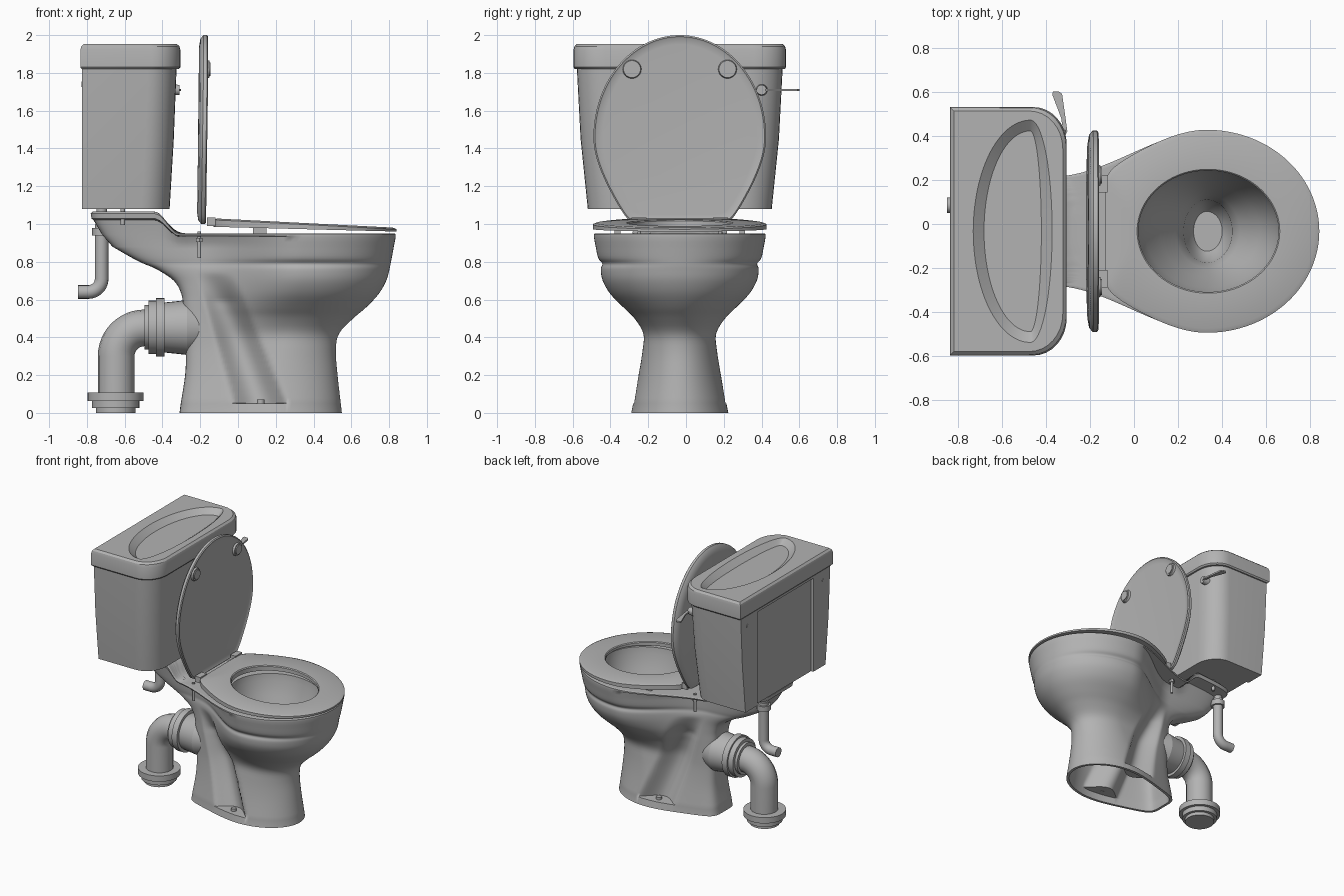
import bpy, bmesh, math
from mathutils import Matrix

cube = bpy.data.objects.get("Cube")
if cube:
    bpy.data.objects.remove(cube)

YC = -0.033      # centre plane of the fixture
N = 192          # points round each lofted outline

ceramic = bpy.data.materials.new("grey ceramic")
ceramic.use_nodes = True
GREY = (0.45, 0.45, 0.45, 1)
ceramic.diffuse_color = GREY
ceramic.node_tree.nodes["Principled BSDF"].inputs["Base Color"].default_value = GREY


def smooth(t):
    t = min(1, max(0, t))
    return t * t * (3 - 2 * t)


def activate(ob):
    bpy.ops.object.select_all(action='DESELECT')
    ob.select_set(True)
    bpy.context.view_layer.objects.active = ob


def finish(name, bm, angle=35):
    bmesh.ops.recalc_face_normals(bm, faces=bm.faces[:])
    me = bpy.data.meshes.new(name)
    bm.to_mesh(me)
    bm.free()
    me.materials.append(ceramic)
    ob = bpy.data.objects.new(name, me)
    bpy.context.collection.objects.link(ob)
    activate(ob)
    bpy.ops.object.shade_smooth_by_angle(angle=math.radians(angle))
    return ob


def loft(name, rings, start=True, loop=False, angle=35):
    """Skin a list of equal-length point rings."""
    bm = bmesh.new()
    rows = [[bm.verts.new(p) for p in r] for r in rings]
    pairs = list(zip(rows, rows[1:])) + ([(rows[-1], rows[0])] if loop else [])
    for a, b in pairs:
        for i in range(len(a)):
            j = (i + 1) % len(a)
            bm.faces.new((a[i], a[j], b[j], b[i]))
    if start and not loop:
        bm.faces.new(rows[0])
    if not loop:
        bm.faces.new(rows[-1])
    return finish(name, bm, angle)


def outline(xb, xf, xw, hw, hwb=None, neck=-0.25, e=0.4):
    """Egg outline: back, front, widest place, half width, half width of the neck."""
    pts = []
    for i in range(N):
        t = 2 * math.pi * (i + 0.5) / N
        c, s = math.cos(t), math.sin(t)
        x = xw + c * ((xf - xw) if c > 0 else (xw - xb))
        y = hw * s
        if c < 0 and hwb:
            w = hwb + (hw - hwb) * smooth((x - neck) / (xw - neck))
            y = math.copysign(w * abs(s) ** e, s)
        pts.append((x, y))
    return pts


def place(pts, z):
    return [(x, y + YC, z(x) if callable(z) else z) for x, y in pts]


def cylinder(name, centre, r, length, axis='Z', r2=None, sides=32):
    bm = bmesh.new()
    bmesh.ops.create_cone(bm, cap_ends=True, segments=sides, radius1=r,
                          radius2=r if r2 is None else r2, depth=length)
    turn = Matrix.Rotation(math.pi / 2, 4, 'Y') if axis == 'X' else Matrix()
    bmesh.ops.transform(bm, matrix=Matrix.Translation(centre) @ turn, verts=bm.verts[:])
    return finish(name, bm)


def box(name, lo, hi):
    bm = bmesh.new()
    bmesh.ops.create_cube(bm, size=1)
    for v in bm.verts:
        v.co = [(a + b) / 2 + c * (b - a) for a, b, c in zip(lo, hi, v.co)]
    return finish(name, bm)


def tube(name, pts, r):
    cu = bpy.data.curves.new(name, 'CURVE')
    cu.dimensions = '3D'
    cu.bevel_depth, cu.bevel_resolution, cu.use_fill_caps = r, 6, True
    sp = cu.splines.new('POLY')
    sp.points.add(len(pts) - 1)
    for p, q in zip(sp.points, pts):
        p.co = (*q, 1)
    cu.materials.append(ceramic)
    ob = bpy.data.objects.new(name, cu)
    bpy.context.collection.objects.link(ob)
    activate(ob)
    bpy.ops.object.convert(target='MESH')
    bpy.ops.object.shade_smooth_by_angle(angle=math.radians(40))


def arc(cx, cz, r, a0, a1, y, n=12):
    angles = [math.radians(a0 + (a1 - a0) * i / n) for i in range(n + 1)]
    return [(cx + r * math.cos(a), y, cz + r * math.sin(a)) for a in angles]


def cut(ob, cutter):
    mod = ob.modifiers.new("cut", 'BOOLEAN')
    mod.operation, mod.solver, mod.object = 'DIFFERENCE', 'EXACT', cutter
    activate(ob)
    bpy.ops.object.modifier_apply(modifier=mod.name)
    bpy.data.objects.remove(cutter)
    bpy.ops.object.shade_smooth_by_angle(angle=math.radians(25))


# Bowl and pedestal: one skin, from inside the hollow foot, up and down into the bowl
def deck(x):
    return 0.95 + 0.115 * smooth((-0.31 - x) / 0.13)


def pedestal_ring(row, inset=0):
    z, xb, xf, xw, hw, hwb = row
    pts = outline(xb + inset, xf - inset, xw, hw - inset, hwb - inset)
    if 0.05 < z < 0.74:      # slanting recess above the floor bolt
        k = (z - 0.05) / 0.67
        mid, half = 0.12 - 0.24 * k, 0.15 - 0.05 * k
        deep = (0.11 - 0.05 * k) * min(1, (0.74 - z) / 0.15)
        pts = [(x, y - math.copysign(deep * max(0, 1 - ((x - mid) / half) ** 2) ** 1.5, y)
                if abs(y) > deep else y) for x, y in pts]
    return place(pts, z)


def spline(rows, steps=4):
    """Smooth in-between rows through the given ones."""
    out = []
    for i in range(len(rows) - 1):
        four = [rows[max(0, min(len(rows) - 1, i + k))] for k in (-1, 0, 1, 2)]
        for t in (j / steps for j in range(steps)):
            out.append([b + t / 2 * (c - a + t * (2 * a - 5 * b + 4 * c - d
                        + t * (3 * (b - c) + d - a))) for a, b, c, d in zip(*four)])
    return out + [rows[-1]]


FOOT = [(0, -.31, .55, .2, .257, .2), (.05, -.303, .544, .2, .247, .195)]
BODY = spline([  # height, back, front, widest, half width, neck half width
    (.052, -.303, .544, .2, .247, .195), (.2, -.28, .527, .2, .218, .175),
    (.33, -.275, .518, .23, .197, .165), (.42, -.278, .535, .26, .193, .165),
    (.5, -.285, .61, .29, .24, .165), (.56, -.29, .68, .3, .3, .165),
    (.63, -.3, .745, .32, .368, .165), (.7, -.34, .785, .33, .408, .16),
    (.76, -.43, .802, .33, .418, .15), (.79, -.5, .808, .33, .41, .14),
    (.82, -.56, .814, .33, .432, .14), (.88, -.665, .825, .33, .445, .14)])
rings = [pedestal_ring(r, 0.02) for r in reversed(FOOT + BODY[:17])]
rings += [pedestal_ring(r) for r in FOOT + BODY]

# Rim band and thin shelf, following the raised deck under the tank
for f, xb, hw, wide, neck, e in (
        (.35, -.72, .45, .145, -.25, .4), (.76, -.765, .455, .16, -.25, .4),
        (.8, -.775, .455, .255, -.35, .2), (.95, -.78, .455, .26, -.35, .2),
        (1, -.77, .447, .252, -.35, .2)):
    rim = outline(xb, 0.38 + hw, 0.33, hw, wide, neck, e)
    rings.append(place(rim, lambda x: 0.88 + f * (deck(x) - 0.88)))
mouth = outline(0.01, 0.675, 0.33, 0.29)
for i in range(1, 17):
    k = i / 16
    mix = [(a + (c - a) * k, b + (d - b) * k) for (a, b), (c, d) in zip(rim, mouth)]
    rings.append(place(mix, deck))
for z, xb, xf, hw in ((.9, .015, .67, .285), (.8, .05, .64, .255), (.66, .12, .57, .21),
                      (.55, .19, .48, .165), (.49, .225, .445, .143), (.4, .24, .435, .13),
                      (.35, .27, .4, .09)):
    rings.append(place(outline(xb, xf, 0.33, hw), z))
loft("bowl_and_pedestal", rings, start=False, angle=50)

# Seat ring, thicker at the hinge end
def seat_top(x):
    return 1.03 - 0.05 * (x + 0.13) / 0.97


def seat_low(x):
    return 0.985 - 0.025 * (x + 0.13) / 0.97


def seat_edge(d):
    return outline(-0.13 + d, 0.84 - d, 0.33, 0.46 - d, 0.27 - d, neck=-0.35, e=0.15)


hole = outline(0.02, 0.655, 0.335, 0.275)
hole_wide = outline(0.014, 0.661, 0.335, 0.281)
loft("seat", [place(hole, seat_low), place(hole, lambda x: seat_top(x) - 0.006),
              place(hole_wide, seat_top), place(seat_edge(0.02), seat_top),
              place(seat_edge(0), lambda x: seat_top(x) - 0.008),
              place(seat_edge(0), seat_low)], loop=True)

# Raised cover, standing upright behind the seat
def cover_ring(d, x):
    pts = outline(1 + d, 2 - d, 1.46, 0.457 - d, 0.26 - d, neck=0.8, e=0.12)
    return [(x + 0.015 * (z - 1.5) - 0.012 * max(0, z - 1.7), y + YC, z) for z, y in pts]


loft("seat_cover", [cover_ring(d, x) for d, x in (
    (0.06, -0.21), (0.02, -0.203), (0, -0.187), (0, -0.168), (0.008, -0.162),
    (0.016, -0.167), (0.05, -0.17))])
for s in (-1, 1):
    y = YC + s * 0.253
    cylinder("cover_buffer", (-0.16, y, 1.82), 0.05, 0.016, 'X', 0.045)
    cylinder("buffer_tip", (-0.153, y, 1.82), 0.036, 0.016, 'X')
    y = YC + s * 0.215
    box("hinge_block", (-0.165, y - 0.04, 0.99), (-0.12, y + 0.04, 1.035))
    cylinder("hinge_bolt", (-0.205, y, 0.89), 0.01, 0.14, sides=12)
    cylinder("hinge_nut", (-0.205, y, 0.915), 0.02, 0.02, sides=6)
    cylinder("floor_bolt", (0.12, YC + s * 0.19, 0.06), 0.02, 0.02, sides=12)
    cylinder("tank_bolt", (-0.61, YC + s * 0.2, 1.045), 0.012, 0.1, sides=12)
    box("seat_pad", (0.08, YC + s * 0.33 - 0.015, 0.949), (0.15, YC + s * 0.33 + 0.015, 0.982))

# Tank and its lid: square at the back, rounded at the front
def tank_ring(xb, xf, hw, z):
    side = [(xb, hw)]
    for i in range(9):
        a = math.pi / 2 * (1 - i / 8)
        side.append((xf - 0.15 * (1 - math.cos(a)), hw - 0.17 * (1 - math.sin(a))))
    return place(side + [(x, -y) for x, y in reversed(side)], z)


tank = loft("tank", [tank_ring(-0.825, -0.362, 0.487, 1.08),
                     tank_ring(-0.825, -0.34, 0.525, 1.45),
                     tank_ring(-0.825, -0.325, 0.545, 1.83)])
cut(tank, box("panel_cutter", (-0.9, YC - 0.34, 1), (-0.805, YC + 0.34, 1.8)))
lid = loft("tank_lid", [tank_ring(-0.835 + d, -0.305 - d, 0.563 - d, z) for d, z in (
    (0.008, 1.82), (0, 1.83), (0, 1.92), (0.005, 1.94), (0.018, 1.953))])
cut(lid, loft("dish_cutter", [place(outline(-0.73 + d, -0.37 - d, -0.47, 0.505 - d), z)
                              for d, z in ((-0.04, 1.985), (0.05, 1.915))]))
for s in (-1, 1):
    cylinder("tank_fixing", (-0.825, YC + s * 0.46, 1.74), 0.014, 0.008, 'X', sides=12)

# Flush lever
cylinder("lever_pivot", (-0.335, 0.4, 1.71), 0.032, 0.05, 'X', 0.026)
lever = [(-.318, .39), (-.302, .42), (-.326, .59), (-.34, .6), (-.368, .6), (-.37, .585), (-.33, .48)]
loft("lever", [[(x, y, z) for x, y in lever] for z in (1.703, 1.715)])

# Waste outlet: spigot, rubber collar, bend and floor collar
cylinder("outlet_spigot", (-0.34, YC, 0.452), 0.13, 0.14, 'X', 0.145)
cylinder("spigot_root", (-0.17, YC, 0.452), 0.145, 0.2, 'X', 0.09)
for x, r, w in ((-.412, .155, .045), (-.45, .142, .05), (-.48, .118, .03)):
    cylinder("outlet_collar", (x, YC, 0.453), r, w, 'X')
tube("waste_bend", [(-0.4, YC, 0.45)] + arc(-0.495, 0.3, 0.15, 90, 180, YC)
     + [(-0.645, YC, 0.02)], 0.097)
for z, r, h in ((.085, .149, .045), (.045, .126, .04), (.0125, .105, .025)):
    cylinder("floor_collar", (-0.648, YC, z), r, h)

# Water supply pipe under the tank
YS = 0.085
tube("supply_pipe", [(-0.722, YS, 1.0)] + arc(-0.792, 0.71, 0.07, 0, -90, YS)
     + [(-0.848, YS, 0.64)], 0.036)
cylinder("supply_nut", (-0.722, YS, 0.96), 0.05, 0.04, sides=12)
cylinder("supply_tail", (-0.722, YS, 1.03), 0.028, 0.12)
